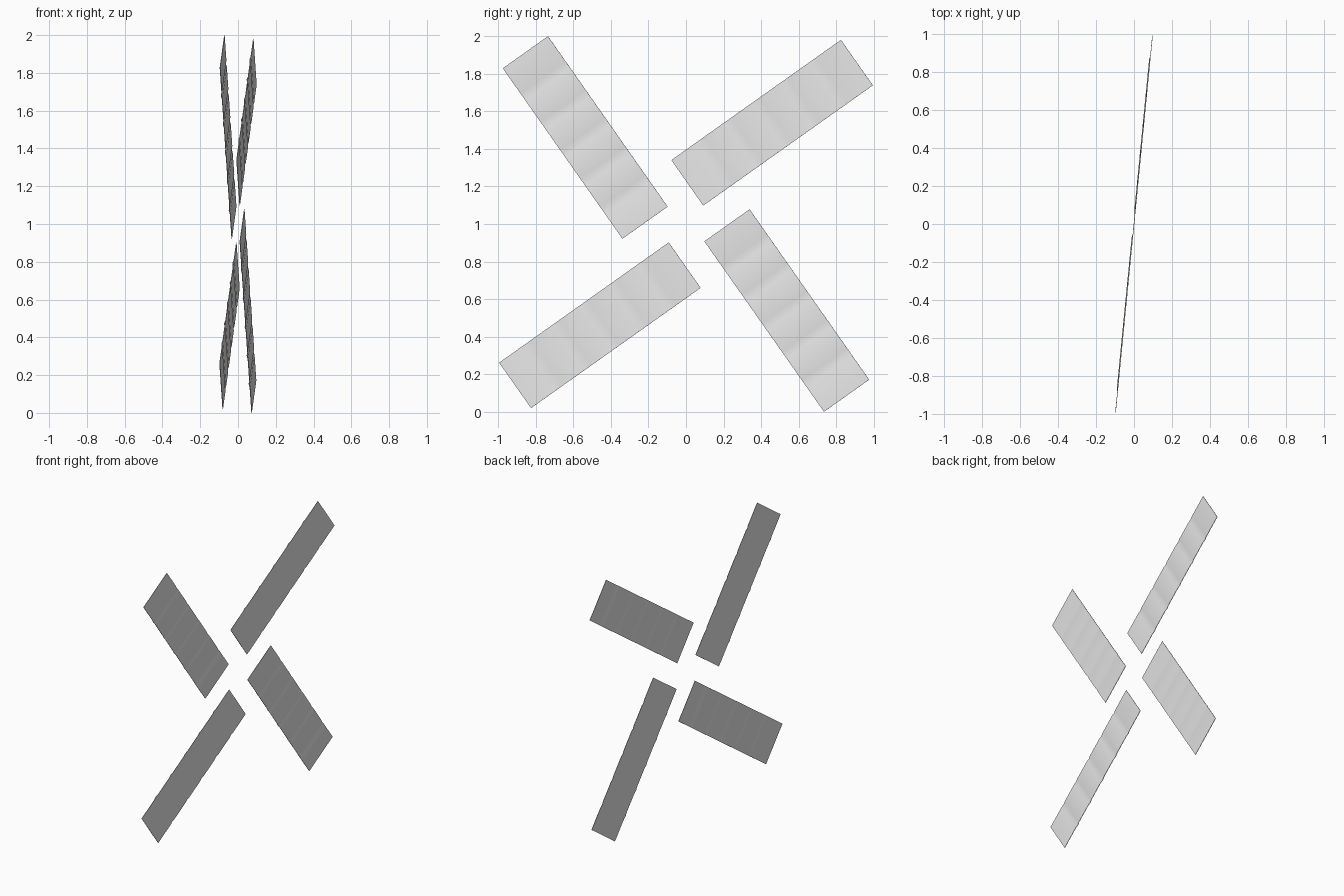
import bpy, math
from mathutils import Matrix, Vector

if "Cube" in bpy.data.objects:
    bpy.data.objects.remove(bpy.data.objects["Cube"])

# Single pale grey sail colour
mat = bpy.data.materials.new("pale_grey")
mat.diffuse_color = (0.8, 0.8, 0.8, 1)
mat.use_nodes = True
mat.node_tree.nodes["Principled BSDF"].inputs["Base Color"].default_value = mat.diffuse_color

PITCH = math.radians(35.2)      # in-plane tilt of the first sail
TURN = math.radians(5.6)        # turn of the whole wheel about z
U0, U1 = 0.132, 1.242           # sail root and tip
V0, V1 = 0.027, 0.323           # sail edges across its width
PANELS, GROOVE, DEPTH = 6, 0.022, 0.004

h_axis = Vector((math.sin(TURN), math.cos(TURN), 0))
normal = Vector((math.cos(TURN), -math.sin(TURN), 0))


def sail_profile():
    """Lengthwise section: six flat panels split by shallow grooves."""
    pts = [(U0, 0)]
    for k in range(1, PANELS):
        u = U0 + (U1 - U0) * k / PANELS
        pts += [(u - GROOVE, 0), (u, -DEPTH), (u + GROOVE, 0)]
    return pts + [(U1, 0)]


def make_sail(name, angle):
    c, s = math.cos(angle), math.sin(angle)
    verts = []
    for u, n in sail_profile():
        for v in (V0, V1):
            verts.append(h_axis * (u * c - v * s)
                         + Vector((0, 0, 1 + u * s + v * c)) + normal * n)
    faces = [(i, i + 2, i + 3, i + 1) for i in range(0, len(verts) - 2, 2)]
    me = bpy.data.meshes.new(name)
    me.from_pydata(verts, [], faces)
    me.materials.append(mat)
    ob = bpy.data.objects.new(name, me)
    bpy.context.collection.objects.link(ob)
    # Thin sheet thickness
    mod = ob.modifiers.new("thickness", 'SOLIDIFY')
    mod.thickness, mod.offset = 0.003, 0
    # Smooth the shallow grooves, keep the rim sharp
    bpy.context.view_layer.objects.active = ob
    ob.select_set(True)
    bpy.ops.object.modifier_apply(modifier=mod.name)
    bpy.ops.object.shade_smooth_by_angle(angle=math.radians(40))
    ob.select_set(False)


# Four sails around the hub
for k in range(4):
    make_sail(f"sail_{k + 1}", PITCH + k * math.pi / 2)
